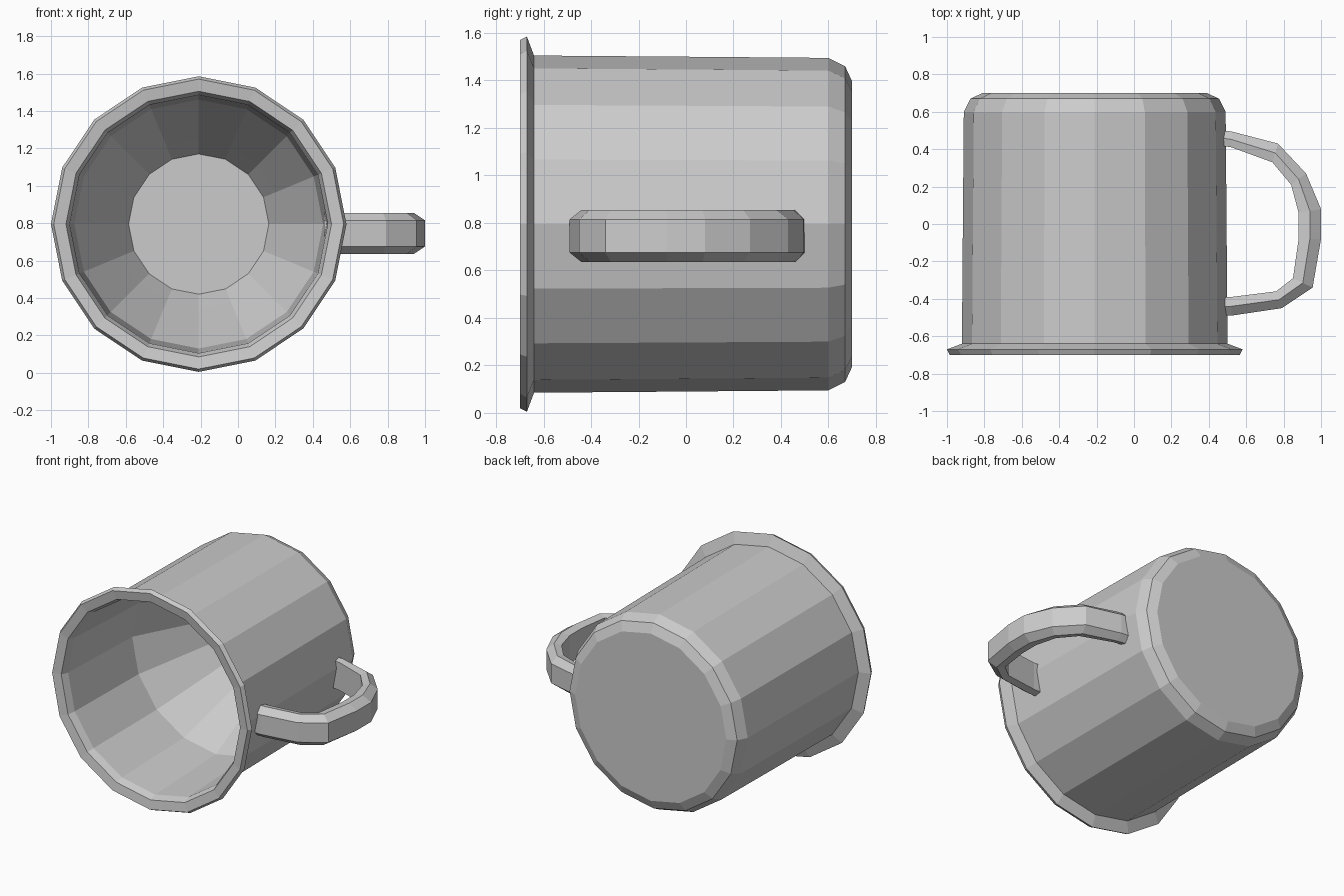
import bpy, bmesh
from math import sin, cos, tau
from mathutils import Vector

if "Cube" in bpy.data.objects:
    bpy.data.objects.remove(bpy.data.objects["Cube"])

CX, CZ, SIDES = -0.21, 0.795, 16


def make_object(name, bm):
    bmesh.ops.recalc_face_normals(bm, faces=bm.faces[:])
    me = bpy.data.meshes.new(name)
    bm.to_mesh(me)
    bm.free()
    ob = bpy.data.objects.new(name, me)
    bpy.context.collection.objects.link(ob)
    return ob


def bridge(bm, a, b):
    n = len(a)
    for i in range(n):
        j = (i + 1) % n
        bm.faces.new((a[i], a[j], b[j], b[i]))


def lathe(name, profile):
    """Revolve (radius, y) points around the mug's y axis, capping both ends."""
    bm = bmesh.new()
    rings = [[bm.verts.new((CX + r * cos(tau * i / SIDES), y, CZ + r * sin(tau * i / SIDES)))
              for i in range(SIDES)] for r, y in profile]
    for a, b in zip(rings, rings[1:]):
        bridge(bm, a, b)
    bm.faces.new(rings[0])
    bm.faces.new(rings[-1])
    return make_object(name, bm)


# Mug body: outer base, wall, flared lip, then the tapering inside down to its floor
lathe("mug_body", [
    (0.60, 0.70), (0.665, 0.67), (0.70, 0.60), (0.705, 0.0), (0.71, -0.64),
    (0.79, -0.67), (0.775, -0.70), (0.71, -0.69), (0.69, -0.64),
    (0.665, 0.05), (0.45, 0.46), (0.375, 0.60),
])

# Handle: outer and inner edge points in plan, joined by a chamfered strap section
outer = [(0.46, 0.50), (0.52, 0.495), (0.77, 0.43), (0.92, 0.27), (1.0, 0.08),
         (1.0, -0.08), (0.955, -0.34), (0.79, -0.45), (0.52, -0.49), (0.46, -0.49)]
inner = [(0.46, 0.42), (0.52, 0.41), (0.74, 0.33), (0.84, 0.21), (0.88, 0.06),
         (0.88, -0.08), (0.85, -0.29), (0.76, -0.36), (0.52, -0.39), (0.46, -0.39)]
section = [(0.0, 0.07), (0.5, 0.11), (1.0, 0.10),
           (1.0, -0.10), (0.5, -0.11), (0.0, -0.07)]
bm = bmesh.new()
rings = []
for o, i in zip(outer, inner):
    o, i = Vector(o), Vector(i)
    rings.append([bm.verts.new((*o.lerp(i, t), 0.745 + h)) for t, h in section])
for a, b in zip(rings, rings[1:]):
    bridge(bm, a, b)
bm.faces.new(rings[0])
bm.faces.new(rings[-1])
make_object("handle", bm)
